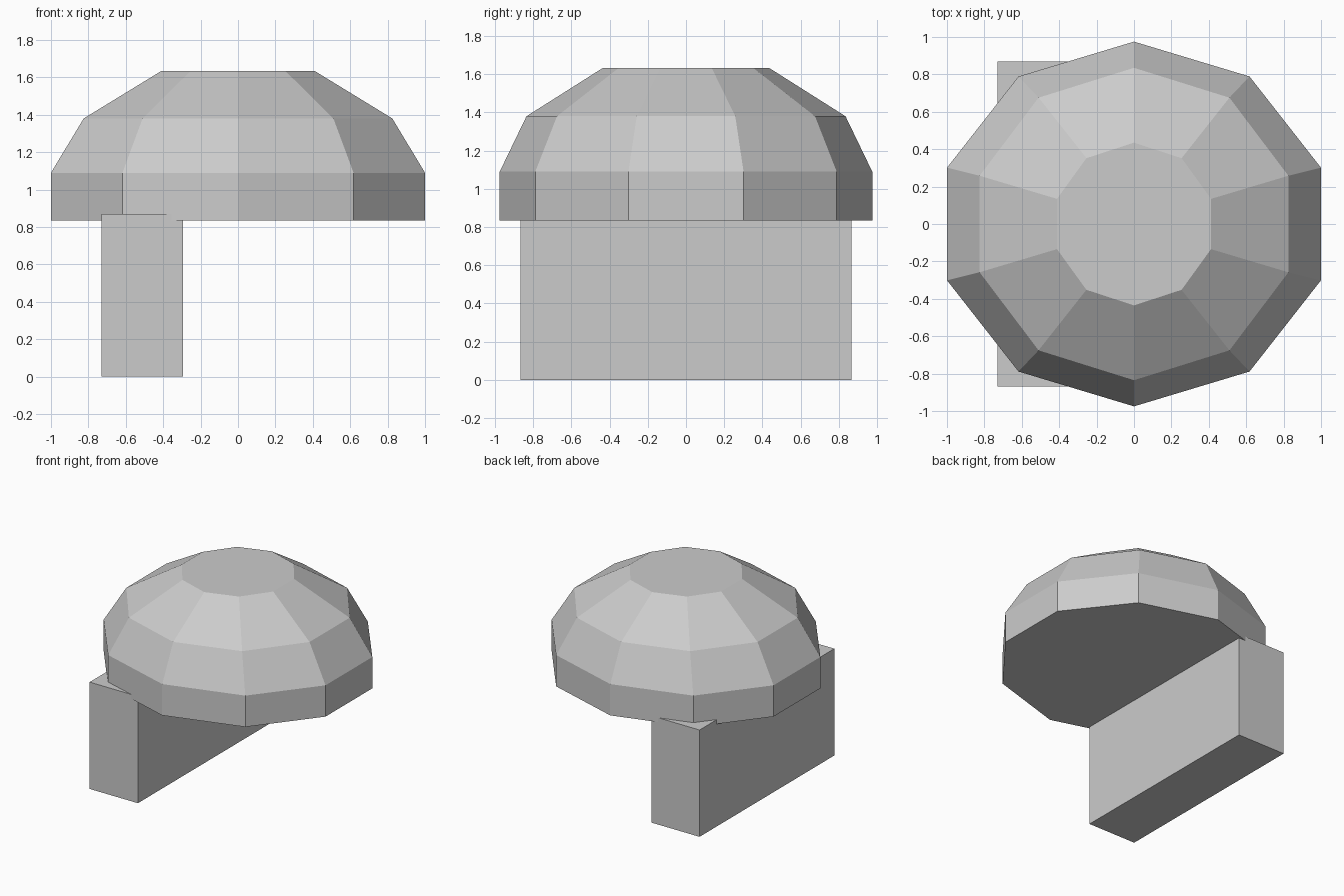
import bpy, bmesh, math

if "Cube" in bpy.data.objects:
    bpy.data.objects.remove(bpy.data.objects["Cube"])

grey = bpy.data.materials.new("light_grey")
grey.diffuse_color = (0.6, 0.6, 0.6, 1)
grey.use_nodes = True
grey.node_tree.nodes["Principled BSDF"].inputs["Base Color"].default_value = grey.diffuse_color


def add_object(name, bm):
    bmesh.ops.recalc_face_normals(bm, faces=bm.faces)
    mesh = bpy.data.meshes.new(name)
    bm.to_mesh(mesh)
    bm.free()
    mesh.materials.append(grey)
    obj = bpy.data.objects.new(name, mesh)
    bpy.context.collection.objects.link(obj)
    return obj


# Faceted ten-sided cap: each ring is (x radius, y radius, height)
SIDES = 10
RINGS = [(1.051, 0.975, 0.835), (1.051, 0.975, 1.09),
         (0.868, 0.835, 1.38), (0.433, 0.435, 1.633)]
bm = bmesh.new()
loops = []
for rx, ry, z in RINGS:
    angles = [math.tau * i / SIDES for i in range(SIDES)]
    loops.append([bm.verts.new((rx * math.sin(a), ry * math.cos(a), z)) for a in angles])
for low, high in zip(loops, loops[1:]):
    for i in range(SIDES):
        j = (i + 1) % SIDES
        bm.faces.new((low[i], low[j], high[j], high[i]))
bm.faces.new(loops[0])
bm.faces.new(loops[-1])
add_object("cap", bm)

# Offset slab that carries the cap
bm = bmesh.new()
bmesh.ops.create_cube(bm, size=1)
bmesh.ops.scale(bm, vec=(0.435, 1.735, 0.87), verts=bm.verts)
bmesh.ops.translate(bm, vec=(-0.512, 0, 0.435), verts=bm.verts)
add_object("support_slab", bm)
